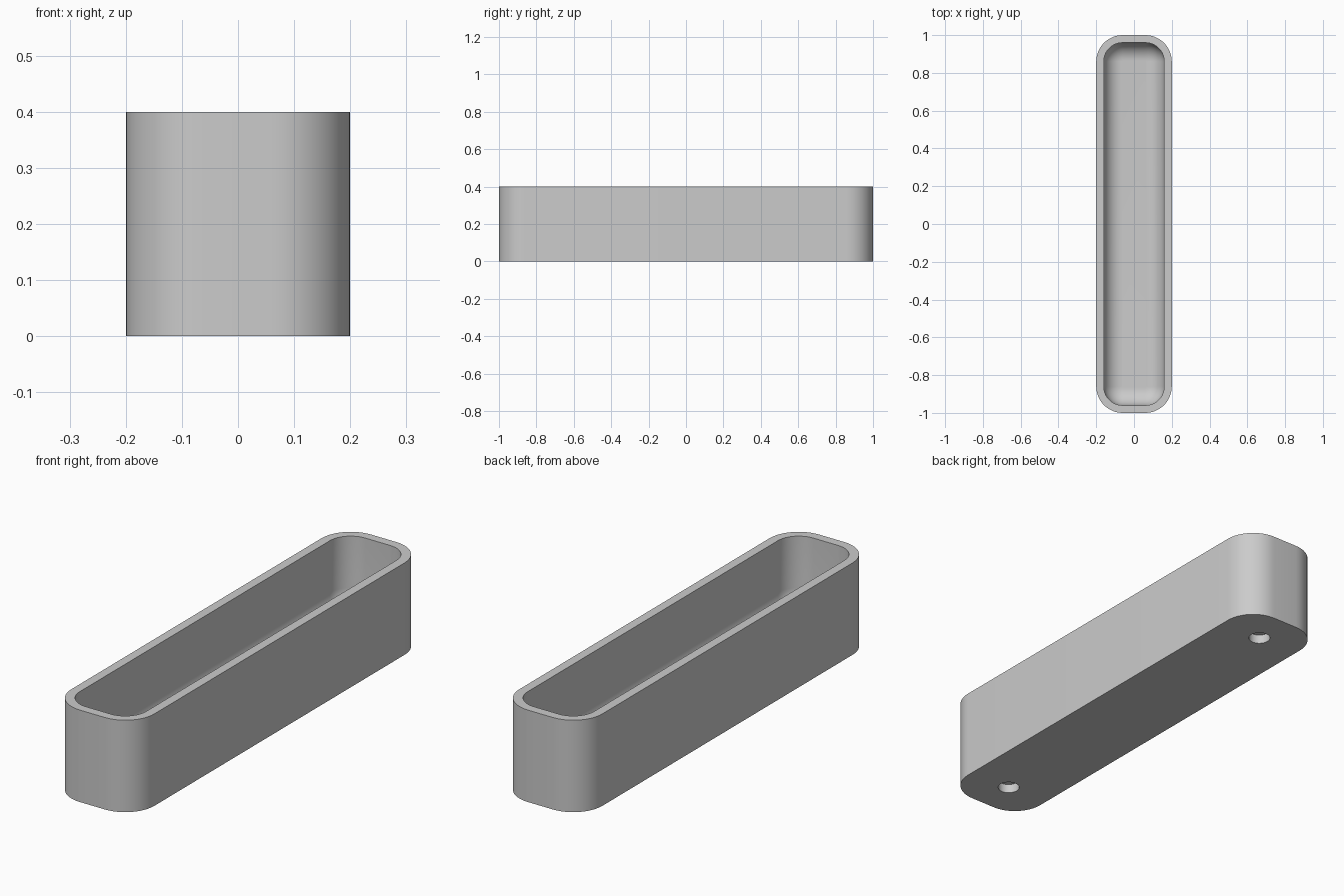
import bpy, bmesh
from math import pi, cos, sin

cube = bpy.data.objects.get("Cube")
if cube:
    bpy.data.objects.remove(cube, do_unlink=True)

HALF_X, HALF_Y, HEIGHT = 0.2, 1.0, 0.4
WALL, FLOOR, CORNER, FILLET = 0.04, 0.08, 0.14, 0.095
STEPS = 12

grey = bpy.data.materials.new("light grey")
grey.use_nodes = True
colour = (0.6, 0.6, 0.6, 1)
grey.diffuse_color = colour
grey.node_tree.nodes["Principled BSDF"].inputs["Base Color"].default_value = colour


def ring(bm, inset, z):
    """Rounded rectangle of vertices, offset inwards from the outer wall."""
    r = CORNER - inset
    verts = []
    for q, (sx, sy) in enumerate([(1, 1), (-1, 1), (-1, -1), (1, -1)]):
        for i in range(STEPS + 1):
            a = (q + i / STEPS) * pi / 2
            verts.append(bm.verts.new((sx * (HALF_X - CORNER) + r * cos(a),
                                       sy * (HALF_Y - CORNER) + r * sin(a), z)))
    return verts


# Tray: outer wall, flat rim, inner wall, filleted floor
sections = [(0, 0), (0, HEIGHT), (WALL, HEIGHT)]
for i in range(STEPS + 1):
    a = i / STEPS * pi / 2
    sections.append((WALL + FILLET * (1 - cos(a)), FLOOR + FILLET * (1 - sin(a))))

bm = bmesh.new()
rings = [ring(bm, *s) for s in sections]
for low, high in zip(rings, rings[1:]):
    for i in range(len(low)):
        j = (i + 1) % len(low)
        bm.faces.new((low[i], low[j], high[j], high[i]))
bm.faces.new(rings[0][::-1])
bm.faces.new(rings[-1])
bmesh.ops.recalc_face_normals(bm, faces=bm.faces)
mesh = bpy.data.meshes.new("tray")
bm.to_mesh(mesh)
bm.free()
mesh.materials.append(grey)
tray = bpy.data.objects.new("tray", mesh)
bpy.context.collection.objects.link(tray)

# Two blind round holes in the underside
for y in (-0.83, 0.83):
    bpy.ops.mesh.primitive_cylinder_add(vertices=32, radius=0.045, depth=0.08,
                                        location=(0, y, 0))
    cutter = bpy.context.object
    cutter.name = "hole_cutter"
    cutter.hide_render = True
    cutter.data.materials.append(grey)
    cut = tray.modifiers.new("hole", 'BOOLEAN')
    cut.operation = 'DIFFERENCE'
    cut.solver = 'EXACT'
    cut.object = cutter
    bpy.context.view_layer.objects.active = tray
    bpy.ops.object.modifier_apply(modifier=cut.name)
    bpy.data.objects.remove(cutter, do_unlink=True)

# Smooth walls with crisp rim edges
bpy.ops.object.select_all(action='DESELECT')
tray.select_set(True)
bpy.context.view_layer.objects.active = tray
bpy.ops.object.shade_smooth_by_angle(angle=pi / 6)
